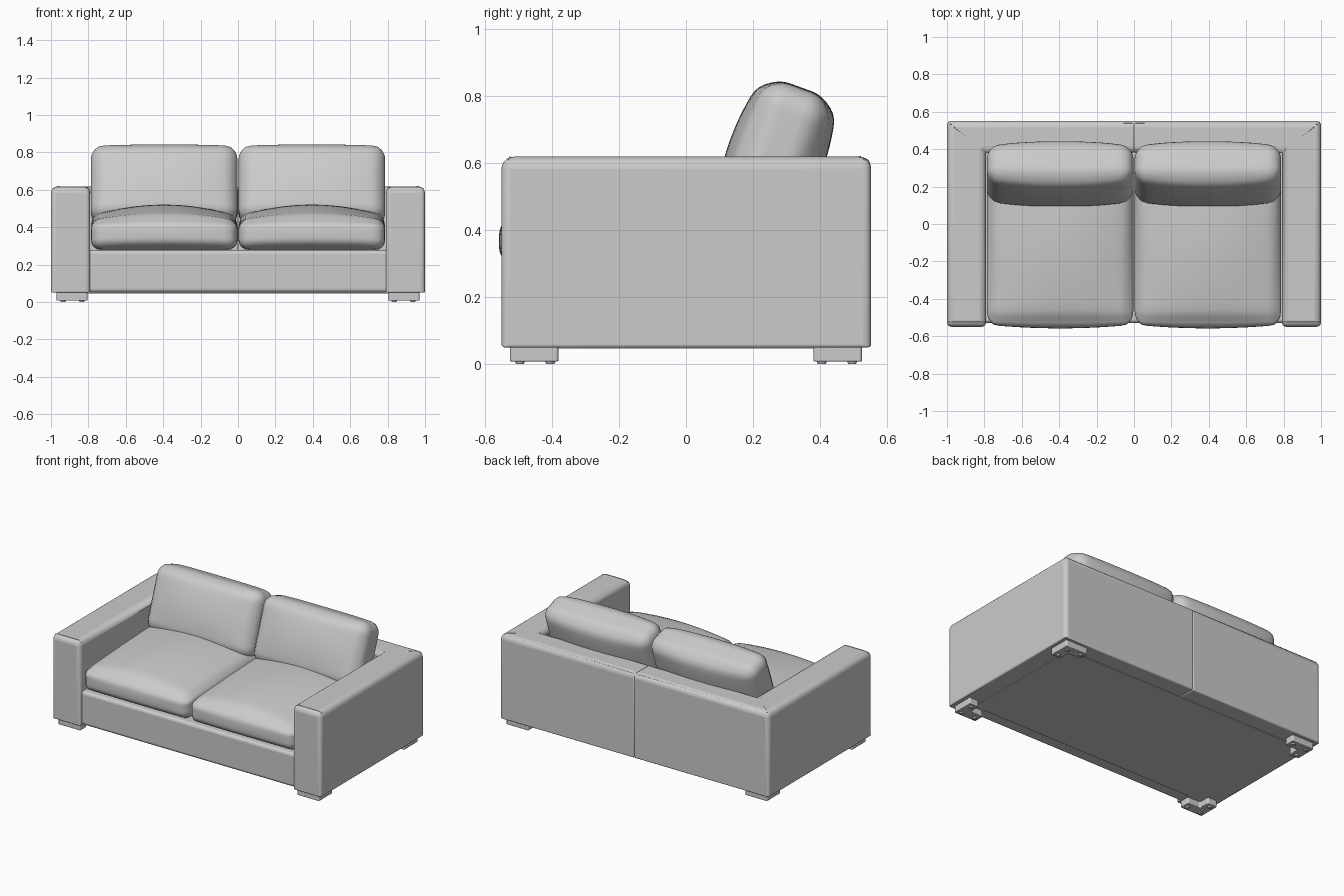
import bpy, bmesh, math
from mathutils import Vector, Matrix

cube = bpy.data.objects.get("Cube")
if cube:
    bpy.data.objects.remove(cube, do_unlink=True)

grey = bpy.data.materials.new("grey_upholstery")
grey.use_nodes = True
grey.diffuse_color = (0.6, 0.6, 0.6, 1)
grey.node_tree.nodes["Principled BSDF"].inputs["Base Color"].default_value = (0.6, 0.6, 0.6, 1)


def finish(name, bm, angle=40):
    bmesh.ops.recalc_face_normals(bm, faces=bm.faces[:])
    mesh = bpy.data.meshes.new(name)
    bm.to_mesh(mesh)
    bm.free()
    mesh.materials.append(grey)
    obj = bpy.data.objects.new(name, mesh)
    bpy.context.collection.objects.link(obj)
    bpy.ops.object.select_all(action='DESELECT')
    obj.select_set(True)
    bpy.context.view_layer.objects.active = obj
    bpy.ops.object.shade_smooth_by_angle(angle=math.radians(angle))
    return obj


def mirror(obj):
    mod = obj.modifiers.new("mirror", 'MIRROR')
    mod.use_mirror_merge = False
    return obj


def prism(name, outline, z0, z1, weight, width):
    """Extruded outline; weight(a, b) gives each edge's share of the bevel."""
    bm = bmesh.new()
    face = bm.faces.new([bm.verts.new((x, y, z0)) for x, y in outline])
    ext = bmesh.ops.extrude_face_region(bm, geom=[face], use_keep_orig=True)
    for v in ext["geom"]:
        if isinstance(v, bmesh.types.BMVert):
            v.co.z = z1
    layer = bm.edges.layers.float.new("bevel_weight_edge")
    for e in bm.edges:
        e[layer] = weight(e.verts[0].co, e.verts[1].co)
    obj = finish(name, bm)
    bev = obj.modifiers.new("bevel", 'BEVEL')
    bev.limit_method = 'WEIGHT'
    bev.width = width
    bev.segments = 5
    return obj


def rect(x0, x1, y0, y1):
    return [(x0, y0), (x1, y0), (x1, y1), (x0, y1)]


def cushion(name, half, radius, shape, matrix, cuts=22):
    """Rounded box, pushed out by shape(u, v, w), then placed."""
    bm = bmesh.new()
    bmesh.ops.create_cube(bm, size=2)
    bmesh.ops.subdivide_edges(bm, edges=bm.edges[:], cuts=cuts, use_grid_fill=True)
    for v in bm.verts:
        u = v.co.copy()
        p = Vector(c * h for c, h in zip(u, half))
        core = Vector(max(r - h, min(h - r, c)) for c, h, r in zip(p, half, radius))
        d = Vector((c - k) / r for c, k, r in zip(p, core, radius))
        if d.length > 0:
            d = d.normalized() * max(abs(c) for c in d)
        v.co = core + Vector(a * r for a, r in zip(d, radius)) + shape(*u)
    bm.transform(matrix)
    return mirror(finish(name, bm, 60))


def piping(name, points, radius=0.004):
    curve = bpy.data.curves.new(name, 'CURVE')
    curve.dimensions = '3D'
    curve.bevel_depth = radius
    curve.bevel_resolution = 1
    spline = curve.splines.new('POLY')
    spline.points.add(len(points) - 1)
    for pt, co in zip(spline.points, points):
        pt.co = (*co, 1)
    curve.materials.append(grey)
    obj = bpy.data.objects.new(name, curve)
    bpy.context.collection.objects.link(obj)
    return mirror(obj)


# Arm and half of the back in one wrap-around shell
def shell_weight(a, b):
    if a.x < 0.01 and b.x < 0.01:
        return 0.25
    if a.z < 0.1 and b.z < 0.1:
        return 0.25
    if a.z > 0.5 and b.z > 0.5:
        return 1
    return 0.0 if a.x < 0.9 and a.y > 0 else 0.7


shell = prism("arm_and_back",
              [(0, 0.552), (0, 0.38), (0.79, 0.38), (0.79, -0.55), (1, -0.55), (1, 0.552)],
              0.05, 0.618, shell_weight, 0.036)
mirror(shell)

# Seams on the shell
top = 0.612
piping("top_edge_seam", [(0, 0.535, top - 0.003), (0.98, 0.535, top - 0.003),
                         (0.98, -0.53, top - 0.003)])
piping("corner_seam", [(0.805, 0.395, 0.613), (0.965, 0.52, 0.617)], 0.003)
piping("arm_front_seam", [(0.793, -0.525, 0.06), (0.793, -0.525, 0.585), (0.802, -0.525, 0.608),
                          (0.825, -0.525, 0.616), (0.965, -0.525, 0.616),
                          (0.988, -0.525, 0.608), (0.997, -0.525, 0.585), (0.997, -0.525, 0.06)],
       0.003)

# Seat base with rounded front rail
prism("seat_base", rect(-0.79, 0.79, -0.53, 0.4), 0.052, 0.278,
      lambda a, b: 1 if a.y < 0 and b.y < 0 and abs(a.x - b.x) > 1 else 0, 0.02)

# Underside cloth
prism("underside_panel", rect(-0.88, 0.88, -0.44, 0.44), 0.046, 0.06, lambda a, b: 0, 0.001)


# Seat cushions: crowned top, bulging front
def seat_shape(u, v, w):
    dome = (1 - u * u) * (1 - 0.6 * v * v)
    rise = 0.065 * dome * max(0, w) + 0.02 * v * max(0, w)
    front = -0.02 * (1 - u * u) * (1 - w * w) * max(0, -v)
    return Vector((0, front, rise))


cushion("seat_cushion", (0.392, 0.455, 0.088), (0.05, 0.075, 0.06), seat_shape,
        Matrix.Translation((0.395, -0.083, 0.366)))


# Back cushions: leaning, fuller in the middle
def back_shape(u, v, w):
    full = (1 - abs(u) ** 2.5) * (1 - 0.7 * w * w)
    return Vector((0, 0.045 * v * full, 0.008 * w * (1 - u ** 4)))


cushion("back_cushion", (0.392, 0.1, 0.21), (0.06, 0.07, 0.07), back_shape,
        Matrix.Translation((0.395, 0.268, 0.62)) @ Matrix.Rotation(math.radians(-20), 4, 'X'))

# Corner feet, L-shaped, with small glides
for end, s in (("front", -1), ("back", 1)):
    outline = [(0.97, s * 0.525), (0.805, s * 0.525), (0.805, s * 0.455),
               (0.9, s * 0.455), (0.9, s * 0.38), (0.97, s * 0.38)]
    mirror(prism(end + "_foot", outline, 0.008, 0.055,
                 lambda a, b: 1 if abs(a.z - b.z) > 0.01 else 0.4, 0.01))
    bm = bmesh.new()
    for x, y in ((0.935, 0.405), (0.935, 0.495), (0.835, 0.495)):
        bmesh.ops.create_cone(bm, cap_ends=True, segments=12, radius1=0.012, radius2=0.016,
                              depth=0.012, matrix=Matrix.Translation((x, s * y, 0.006)))
    mirror(finish(end + "_foot_glides", bm))
